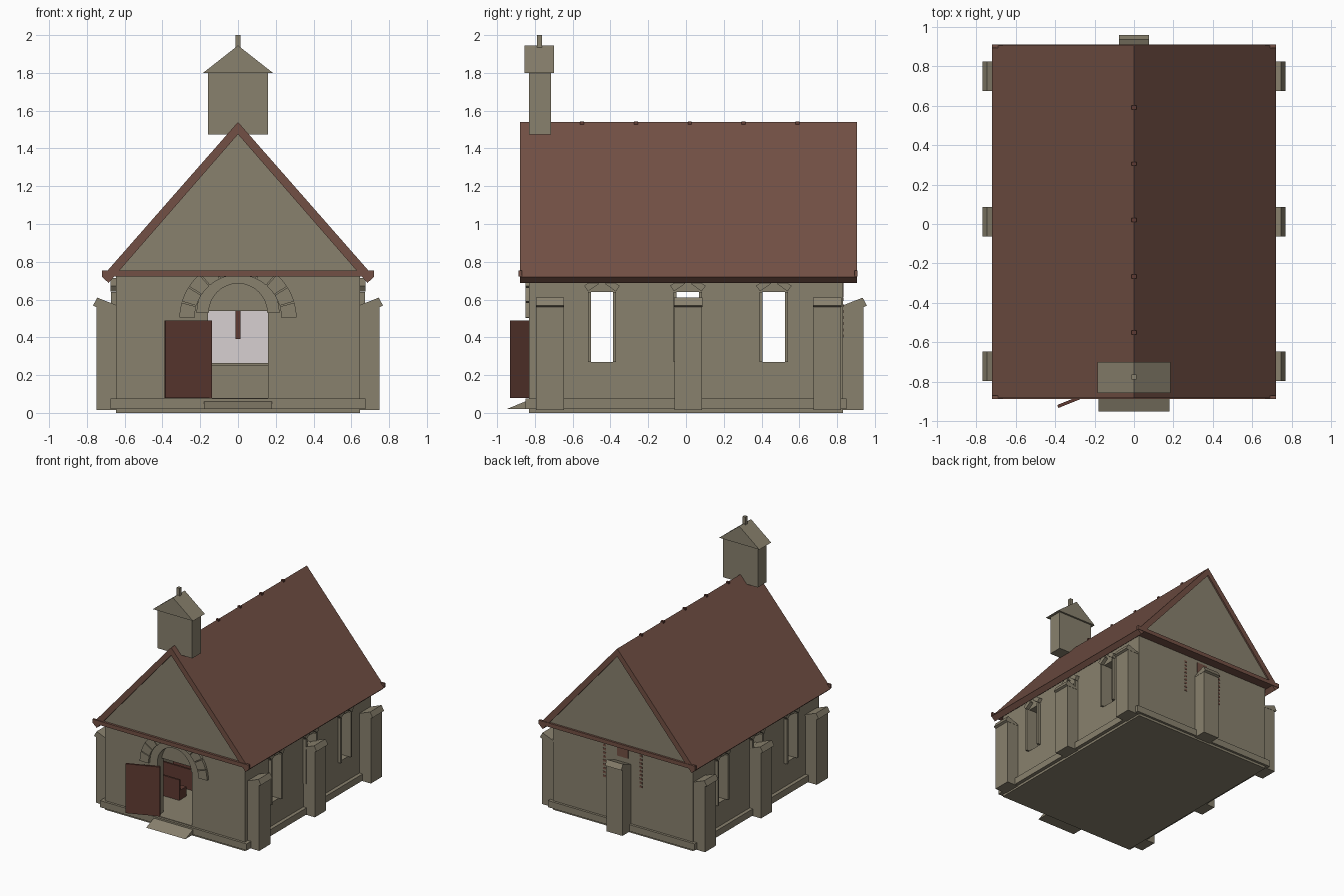
import bpy, bmesh
from math import sin, cos, pi, radians
from mathutils import Matrix

if "Cube" in bpy.data.objects:
    bpy.data.objects.remove(bpy.data.objects["Cube"], do_unlink=True)


def material(name, rgb):
    m = bpy.data.materials.new(name)
    m.use_nodes = True
    m.diffuse_color = (*rgb, 1)
    m.node_tree.nodes["Principled BSDF"].inputs["Base Color"].default_value = (*rgb, 1)
    return m


STONE = material("stone", (0.25, 0.22, 0.155))
TILE = material("red_brown_tile", (0.17, 0.08, 0.058))
WOOD = material("dark_red_wood", (0.115, 0.043, 0.032))
PLASTER = material("pale_plaster", (0.68, 0.63, 0.64))


def prism(name, pts, y0, y1, mat, matrix=None):
    """Extrude an x-z outline from y0 to y1."""
    bm = bmesh.new()
    face = bm.faces.new([bm.verts.new((x, y0, z)) for x, z in pts])
    ext = bmesh.ops.extrude_face_region(bm, geom=[face])["geom"]
    moved = [v for v in ext if isinstance(v, bmesh.types.BMVert)]
    bmesh.ops.translate(bm, verts=moved, vec=(0, y1 - y0, 0))
    if matrix:
        bmesh.ops.transform(bm, matrix=matrix, verts=bm.verts)
    bmesh.ops.recalc_face_normals(bm, faces=bm.faces)
    mesh = bpy.data.meshes.new(name)
    bm.to_mesh(mesh)
    bm.free()
    mesh.materials.append(mat)
    ob = bpy.data.objects.new(name, mesh)
    bpy.context.collection.objects.link(ob)
    return ob


def box(name, x0, x1, y0, y1, z0, z1, mat=STONE, matrix=None):
    return prism(name, [(x0, z0), (x1, z0), (x1, z1), (x0, z1)], y0, y1, mat, matrix)


def cut(target, cutter):
    cutter.hide_render = True
    mod = target.modifiers.new("cut", "BOOLEAN")
    mod.operation, mod.solver, mod.object = "DIFFERENCE", "EXACT", cutter
    bpy.context.view_layer.objects.active = target
    bpy.ops.object.modifier_apply(modifier=mod.name)
    bpy.data.objects.remove(cutter, do_unlink=True)


def arc(r, cz, a0=0.0, a1=pi, n=16):
    return [(r * cos(a0 + (a1 - a0) * i / n), cz + r * sin(a0 + (a1 - a0) * i / n))
            for i in range(n + 1)]


def ring(r0, r1, cz, a0=0.0, a1=pi, n=16):
    return arc(r1, cz, a0, a1, n) + arc(r0, cz, a0, a1, n)[::-1]


# Hollow walls with window and door openings
WINDOWS = (-0.445, 0.01, 0.465)
walls = box("walls", -0.645, 0.645, -0.83, 0.83, 0.02, 0.725)
cut(walls, box("room_cutter", -0.56, 0.56, -0.75, 0.75, 0.08, 0.7))
for y in WINDOWS:
    cut(walls, box("window_cutter", -1, 1, y - 0.06, y + 0.06, 0.27, 0.64))
cut(walls, box("door_cutter", -0.16, 0.16, -1, -0.6, 0.08, 0.54))
cut(walls, prism("lunette_cutter", arc(0.155, 0.53), -1, -0.78, STONE))

# Base, plinth and sloping entrance step
box("base", -0.645, 0.645, -0.83, 0.83, 0, 0.025)
box("plinth", -0.675, 0.675, -0.85, 0.85, 0.02, 0.075)
prism("entrance_step", [(-0.95, 0.02), (-0.84, 0.02), (-0.84, 0.065)], -0.18, 0.18,
      STONE, Matrix.Rotation(radians(90), 4, "Z"))

# Buttresses with tilted caps
BUTTRESS = [(0.6, 0.015), (0.75, 0.015), (0.75, 0.56), (0.6, 0.56)]
CAP = [(0.63, 0.56), (0.75, 0.56), (0.768, 0.568), (0.745, 0.61), (0.63, 0.565)]


def buttress(name, y, matrix):
    prism(name, BUTTRESS, y - 0.073, y + 0.073, STONE, matrix)
    prism(name + "_cap", CAP, y - 0.075, y + 0.075, STONE, matrix)


for side, tag in ((1, "left"), (-1, "right")):
    mirror = Matrix.Scale(side, 4, (1, 0, 0))
    for y, place in ((-0.72, "front"), (0.012, "middle"), (0.748, "back")):
        buttress(f"{place}_{tag}_buttress", y, mirror)
    # Window jambs and leaning hood stones
    for y in WINDOWS:
        for s in (-1, 1):
            box(f"{tag}_window_jamb", 0.6, 0.672, y + s * 0.067 - 0.008,
                y + s * 0.067 + 0.008, 0.27, 0.64, STONE, mirror)
            lean = (mirror @ Matrix.Translation((0, y + s * 0.055, 0.678))
                    @ Matrix.Rotation(radians(-s * 35), 4, "X"))
            box(f"{tag}_window_hood", 0.6, 0.675, -0.035, 0.035, -0.018, 0.018, STONE, lean)
buttress("rear_buttress", 0, Matrix.Translation((0, 0.19, 0))
         @ Matrix.Rotation(radians(90), 4, "Z"))

# Door surround: smooth inner ring and outer wedge stones
prism("inner_door_arch", ring(0.155, 0.22, 0.53), -0.838, -0.78, STONE)
COUNT = 11
for i in range(COUNT):
    a = pi * i / COUNT
    prism("arch_stone", ring(0.23, 0.31, 0.5, a + 0.012, a + pi / COUNT - 0.012, 3),
          -0.85, -0.8, STONE)

# Open door leaf
box("door", 0, 0.265, -0.008, 0.008, 0.08, 0.49, WOOD,
    Matrix.Translation((-0.14, -0.825, 0)) @ Matrix.Rotation(radians(202), 4, "Z"))

# Main roof, gable infill and tie boards
prism("roof", [(0, 1.54), (0.72, 0.72), (0.685, 0.688), (0, 1.475),
               (-0.685, 0.688), (-0.72, 0.72)], -0.88, 0.905, TILE)
prism("gable_infill", [(0, 1.49), (0.64, 0.75), (-0.64, 0.75)], -0.867, 0.892, STONE)
box("ceiling", -0.66, 0.66, -0.875, 0.9, 0.722, 0.755, TILE)
for y, place in ((-0.877, "front"), (0.9, "back")):
    box(f"{place}_tie_board", -0.72, 0.72, y - 0.009, y + 0.009, 0.722, 0.755, TILE)
for i in range(5):
    y = -0.55 + 0.285 * i
    box("ridge_pin", -0.012, 0.012, y - 0.01, y + 0.01, 1.5, 1.543, WOOD)

# Bell turret
box("turret", -0.16, 0.16, -0.83, -0.715, 1.473, 1.81)
prism("turret_roof", [(-0.185, 1.8), (0.185, 1.8), (0, 1.945)], -0.855, -0.7, STONE)
box("turret_finial", -0.013, 0.013, -0.788, -0.762, 1.92, 2.0)

# Interior: altar, rear panel, cross and pews
box("altar", -0.22, 0.22, 0.58, 0.7, 0.08, 0.25)
box("altar_slab", -0.24, 0.24, 0.56, 0.72, 0.25, 0.265)
box("rear_panel", -0.17, 0.17, 0.742, 0.751, 0.265, 0.68, PLASTER)
box("cross_post", -0.014, 0.014, 0.72, 0.745, 0.39, 0.68, WOOD)
box("cross_arm", -0.08, 0.08, 0.72, 0.745, 0.58, 0.61, WOOD)
for side, tag in ((1, "left"), (-1, "right")):
    mirror = Matrix.Scale(side, 4, (1, 0, 0))
    for i in range(5):
        y = -0.5 + 0.2 * i
        box(f"{tag}_pew_seat", 0.18, 0.52, y, y + 0.08, 0.08, 0.16, WOOD, mirror)
        box(f"{tag}_pew_back", 0.18, 0.52, y - 0.015, y, 0.08, 0.25, WOOD, mirror)
    # Rear wall brick marks
    for i in range(9):
        z = 0.4 + 0.032 * i
        box("rear_brick", 0.155, 0.18, 0.828, 0.833, z, z + 0.016, TILE, mirror)
box("rear_wood_plate", -0.05, 0.05, 0.828, 0.833, 0.61, 0.7, TILE)
